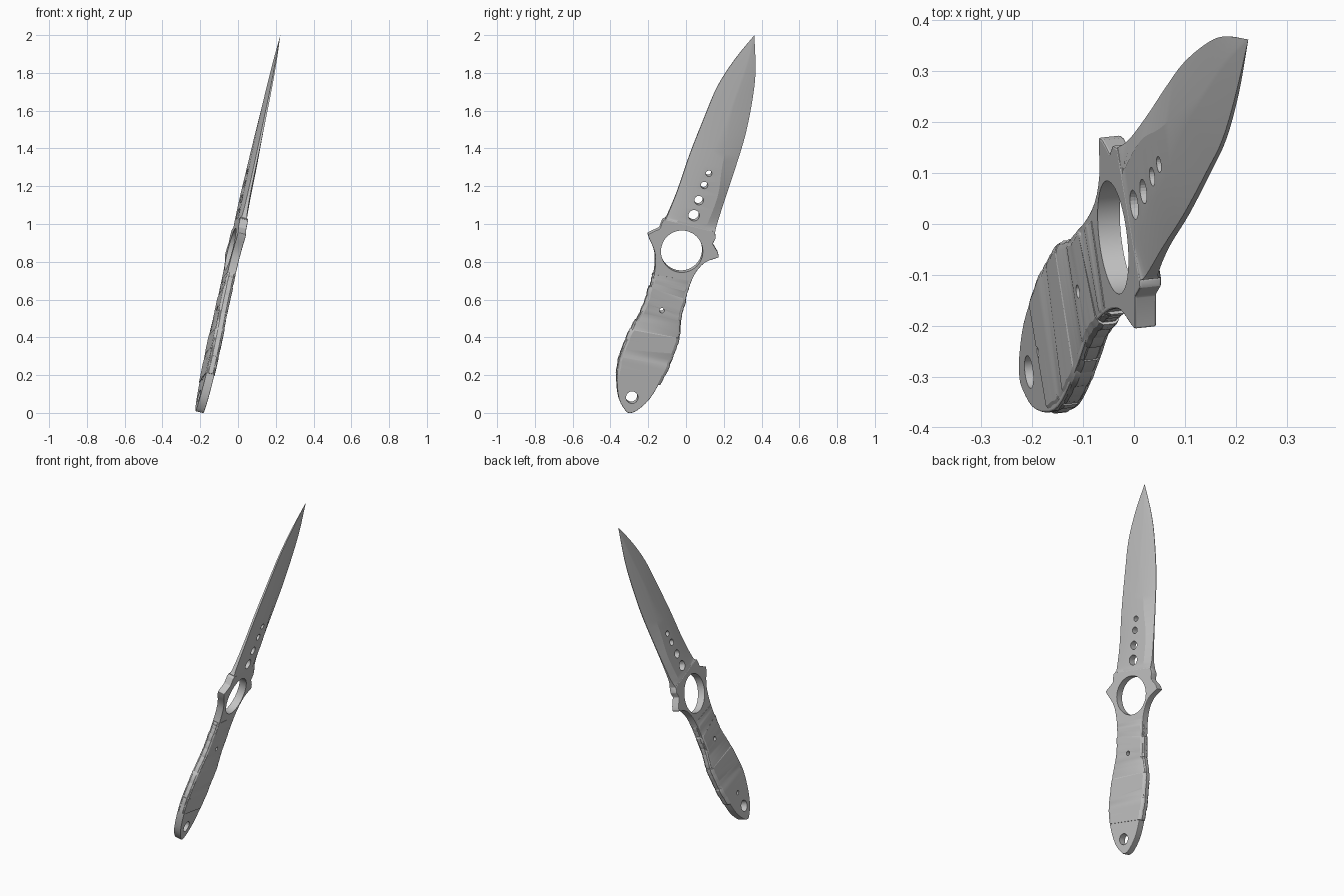
import bpy, bmesh, math, random
from mathutils import Vector

if "Cube" in bpy.data.objects:
    bpy.data.objects.remove(bpy.data.objects["Cube"])

random.seed(4)
NORMAL = Vector((1, 0.107, -0.25)).normalized()


def place(y, z, t):
    """Point on the tilted mid-plane, moved t along the plane's normal."""
    return Vector((-0.237 - 0.107 * y + 0.25 * z, y, z)) + NORMAL * t


def spline(pts, n):
    """Catmull-Rom curve through points of any dimension, n steps per span."""
    v = [Vector(p) for p in pts]
    v = [v[0] * 2 - v[1]] + v + [v[-1] * 2 - v[-2]]
    out = []
    for a, b, c, d in zip(v, v[1:], v[2:], v[3:]):
        for k in range(n):
            s = k / n
            out.append(0.5 * (2 * b + (c - a) * s + (2 * a - 5 * b + 4 * c - d) * s * s
                              + (3 * b - a - 3 * c + d) * s ** 3))
    return out + [v[-2]]


def loft(bm, rings):
    """Closed solid through rings of (y, z, t) points."""
    vs = [[bm.verts.new(place(*p)) for p in r] for r in rings]
    n = len(vs[0])
    for a, b in zip(vs, vs[1:]):
        for i in range(n):
            j = (i + 1) % n
            bm.faces.new((a[i], a[j], b[j], b[i]))
    bm.faces.new(vs[0])
    bm.faces.new(vs[-1])


def finish(name, bm):
    bmesh.ops.remove_doubles(bm, verts=bm.verts, dist=0.0002)
    bmesh.ops.recalc_face_normals(bm, faces=bm.faces)
    me = bpy.data.meshes.new(name)
    bm.to_mesh(me)
    bm.free()
    ob = bpy.data.objects.new(name, me)
    bpy.context.collection.objects.link(ob)
    me.materials.append(steel)
    return ob


steel = bpy.data.materials.new("steel_grey")
steel.diffuse_color = (0.55, 0.55, 0.55, 1)
steel.use_nodes = True
steel.node_tree.nodes["Principled BSDF"].inputs["Base Color"].default_value = steel.diffuse_color

# Blade: spine, two ridge lines and cutting edge, each (y, z, half thickness)
spine = [(.362, 2, 0), (.257, 1.87, .003), (.167, 1.73, .004), (.103, 1.58, .005),
         (.02, 1.37, .006), (-.045, 1.18, .007), (-.098, 1.05, .012),
         (-.108, 1.03, .021), (-.1, 1.0, .021)]
ridge_a = [(.362, 2, 0), (.315, 1.84, .008), (.24, 1.63, .015), (.177, 1.47, .018),
           (.093, 1.315, .02), (.03, 1.156, .021), (-.034, 1.04, .022),
           (-.055, 1.01, .022), (-.055, .985, .022)]
ridge_b = [(.362, 2, 0), (.325, 1.835, .008), (.25, 1.62, .015), (.22, 1.46, .018),
           (.188, 1.3, .02), (.167, 1.156, .021), (.114, 1.013, .022),
           (.093, .976, .022), (.093, .94, .022)]
edge = [(.362, 2, 0), (.368, 1.81, .001), (.352, 1.66, .0015), (.315, 1.475, .002),
        (.267, 1.315, .002), (.214, 1.156, .003), (.167, 1.013, .008),
        (.151, .96, .021), (.14, .925, .021)]
bm = bmesh.new()
rings = []
for row in zip(*(spline(c, 4) for c in (spine, ridge_a, ridge_b, edge))):
    row = [(p[0], p[1], max(p[2], 0)) for p in row]
    rings.append(row + [(y, z, -t) for y, z, t in reversed(row)])
loft(bm, rings)
blade = finish("blade", bm)

# Guard, finger ring and handle core: one flat plate
handle = spline([(-.196, .925), (-.172, .87), (-.164, .82), (-.172, .73), (-.205, .6),
                 (-.257, .505), (-.315, .39), (-.357, .283), (-.368, .18), (-.357, .08),
                 (-.325, .02), (-.3, .004), (-.257, .02), (-.193, .08), (-.135, .177),
                 (-.087, .283), (-.055, .363), (-.04, .47), (-.018, .55), (.008, .65),
                 (.045, .74), (.098, .8), (.172, .828)], 3)
outline = [(-.108, 1.03), (-.124, 1.024), (-.14, .98), (-.204, .95)]
outline += [tuple(p) for p in handle]
outline += [(.167, .855), (.14, .9), (.156, .93), (.151, .965)]
bm = bmesh.new()
loft(bm, [[(y, z, t) for y, z in outline] for t in (-.0225, .0225)])
plate = finish("guard_and_handle_core", bm)
bev = plate.modifiers.new("soft_edges", "BEVEL")
bev.width = 0.004
bev.segments = 2

# Cord wrap: stepped bands running across the handle
left = spline([(-.172, .745), (-.185, .68), (-.22, .575), (-.283, .452),
               (-.34, .325), (-.364, .21)], 20)
right = spline([(.02, .7), (-.003, .62), (-.029, .52), (-.04, .415),
                (-.077, .294), (-.146, .145)], 20)
bm = bmesh.new()
rings = []
bands = 13
for b in range(bands):
    lift = random.uniform(0, .005)
    lean = random.uniform(-.02, .02)
    for f in (0.04, 0.5, 0.96):
        u = (b + f) / bands * (len(left) - 1)
        i = min(int(u), len(left) - 2)
        l = left[i].lerp(left[i + 1], u - i)
        r = right[i].lerp(right[i + 1], u - i)
        d = (r - l).normalized()
        grow = .003 + lift + .002 * (f == 0.5)
        half = .0235 + lift * .5
        l, r = l - d * grow, r + d * grow
        l.y += lean * .3
        r.y -= lean * .3
        side = [(l, .012), (l + d * .006, .02), (l + d * .018, half),
                (r - d * .018, half), (r - d * .006, .02), (r, .012)]
        rings.append([(p.x, p.y, t) for p, t in side]
                     + [(p.x, p.y, -t) for p, t in reversed(side)])
loft(bm, rings)
wrap = finish("handle_wrap", bm)

# Holes: finger ring, four blade holes, lanyard hole, pin hole, one-sided dimple
holes = [(-.024, .86, .111, -.1), (.04, 1.05, .029, -.1), (.066, 1.13, .024, -.1),
         (.095, 1.21, .0185, -.1), (.119, 1.272, .016, -.1), (-.288, .087, .032, -.1),
         (-.13, .548, .013, -.1)]
bm = bmesh.new()
for y, z, r, t0 in holes:
    n = 48 if r > .1 else 24
    circle = [(y + r * math.cos(k * math.tau / n), z + r * math.sin(k * math.tau / n))
              for k in range(n)]
    loft(bm, [[(a, c, t) for a, c in circle] for t in (t0, .1)])
y, z, r = -.25, .18, .012
circle = [(y + r * math.cos(k * math.tau / 16), z + r * math.sin(k * math.tau / 16))
          for k in range(16)]
loft(bm, [[(a, c, t) for a, c in circle] for t in (-.1, -.01)])
cutter = finish("hole_cutter", bm)
cutter.hide_render = True

for ob in (blade, plate, wrap):
    cut = ob.modifiers.new("holes", "BOOLEAN")
    cut.operation = "DIFFERENCE"
    cut.solver = "EXACT"
    cut.object = cutter
    bpy.ops.object.select_all(action="DESELECT")
    ob.select_set(True)
    bpy.context.view_layer.objects.active = ob
    for m in list(ob.modifiers):
        bpy.ops.object.modifier_apply(modifier=m.name)
    bpy.ops.object.shade_smooth_by_angle(angle=math.radians(20 if ob != blade else 12))
bpy.data.objects.remove(cutter)
